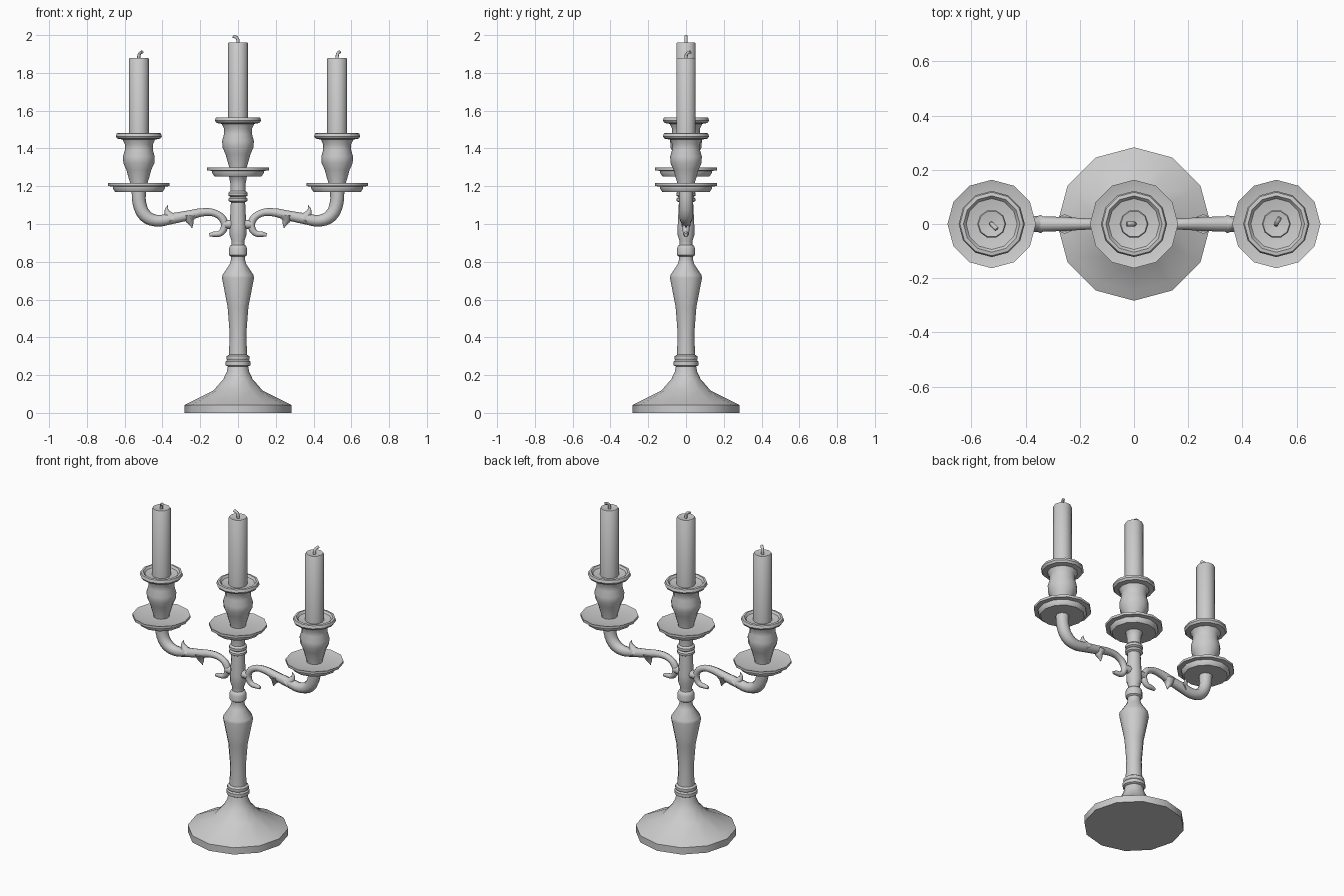
import bpy, bmesh
from math import cos, sin, pi, radians

if "Cube" in bpy.data.objects:
    bpy.data.objects.remove(bpy.data.objects["Cube"])


def finish(ob, angle=40):
    bpy.ops.object.select_all(action='DESELECT')
    ob.select_set(True)
    bpy.context.view_layer.objects.active = ob
    if ob.type == 'CURVE':
        bpy.ops.object.convert(target='MESH')
        ob = bpy.context.view_layer.objects.active
    bpy.ops.object.shade_smooth_by_angle(angle=radians(angle))
    return ob


def lathe(name, profile, x=0, z=0, sides=12):
    """Revolve a (radius, height) profile, bottom to top, with end caps."""
    bm = bmesh.new()
    rings = [[bm.verts.new((r * cos(2 * pi * i / sides), r * sin(2 * pi * i / sides), h))
              for i in range(sides)] for r, h in profile]
    for a, b in zip(rings, rings[1:]):
        for i in range(sides):
            j = (i + 1) % sides
            bm.faces.new((a[i], a[j], b[j], b[i]))
    bm.faces.new(rings[0][::-1])
    bm.faces.new(rings[-1])
    me = bpy.data.meshes.new(name)
    bm.to_mesh(me)
    bm.free()
    ob = bpy.data.objects.new(name, me)
    ob.location = (x, 0, z)
    bpy.context.collection.objects.link(ob)
    return finish(ob)


def tube(name, points, sub=3):
    """Tapered round tube through (x, y, z, radius) points."""
    cu = bpy.data.curves.new(name, 'CURVE')
    cu.dimensions = '3D'
    cu.bevel_depth = 1
    cu.bevel_resolution = 2
    cu.resolution_u = sub
    cu.use_fill_caps = True
    sp = cu.splines.new('BEZIER')
    sp.bezier_points.add(len(points) - 1)
    for p, (x, y, z, r) in zip(sp.bezier_points, points):
        p.co = (x, y, z)
        p.radius = r
        p.handle_left_type = p.handle_right_type = 'AUTO'
    ob = bpy.data.objects.new(name, cu)
    bpy.context.collection.objects.link(ob)
    return finish(ob, 60)


# Turned foot and stem
lathe("base", [(.283, 0), (.283, .042), (.25, .058), (.132, .117), (.078, .178),
               (.06, .215), (.053, .25)])
lathe("stem", [(.053, .245), (.065, .252), (.065, .272), (.058, .28), (.062, .287),
               (.06, .3), (.048, .308), (.044, .42), (.055, .56), (.085, .715),
               (.082, .73), (.045, .785), (.037, .81), (.038, .828), (.048, .835),
               (.048, .87), (.042, .885), (.034, .89), (.034, .91), (.044, .94),
               (.044, .99), (.038, 1.11)])
lathe("neck", [(.038, 1.1), (.038, 1.115), (.05, 1.122), (.05, 1.135), (.04, 1.143),
               (.05, 1.15), (.05, 1.165), (.04, 1.175), (.04, 1.21), (.047, 1.25),
               (.06, 1.262)])

# Tray, cup, candle and wick; heights are those of the middle holder
tray = [(.05, 1.252), (.125, 1.252), (.138, 1.272), (.138, 1.281), (.163, 1.284),
        (.163, 1.299), (.13, 1.29), (.04, 1.29)]
cup = [(.044, 1.28), (.046, 1.3), (.058, 1.34), (.066, 1.37), (.082, 1.405),
       (.084, 1.44), (.074, 1.475), (.074, 1.505), (.086, 1.53), (.114, 1.535),
       (.122, 1.547), (.117, 1.563), (.104, 1.565), (.094, 1.553), (.05, 1.545)]
holders = [("middle", 0, 0, 180), ("left", -.525, -.083, -45), ("right", .525, -.083, 62)]
for side, x, dz, turn in holders:
    lathe(side + "_drip_tray", tray, x, dz)
    lathe(side + "_cup", cup, x, dz)
    lathe(side + "_candle", [(.053, 1.5), (.053, 1.957), (.049, 1.962), (.012, 1.955)], x, dz, 10)
    c, s = cos(radians(turn)), sin(radians(turn))
    tube(side + "_wick", [(x + c * d, s * d, z + dz, .0085) for d, z in
                          ((0, 1.945), (0, 1.972), (.008, 1.987), (.027, 1.994))], 2)

# Scrolled arms with thorns, mirrored left and right
arm = [(.525, 1.18, .038), (.522, 1.11, .036), (.492, 1.045, .035), (.435, 1.018, .031),
       (.355, 1.028, .029), (.265, 1.045, .026), (.175, 1.063, .021), (.115, 1.054, .019),
       (.077, 1.02, .02), (.073, .98, .019), (.095, .95, .016), (.128, .946, .014),
       (.152, .942, .009)]
upper_thorn = [(.345, 1.025, .034), (.368, 1.05, .021), (.378, 1.075, .01), (.371, 1.1, .001)]
lower_thorn = [(.255, 1.045, .036), (.255, 1.02, .023), (.248, 1.0, .012), (.243, .978, .001)]
for side, s in (("left", -1), ("right", 1)):
    for part, pts in (("arm", arm), ("upper_thorn", upper_thorn), ("lower_thorn", lower_thorn)):
        tube(f"{side}_{part}", [(s * x, 0, z, r) for x, z, r in pts])
    tube(side + "_arm_joint", [(s * .03, 0, .998, .025), (s * .075, 0, .998, .022)], 1)
